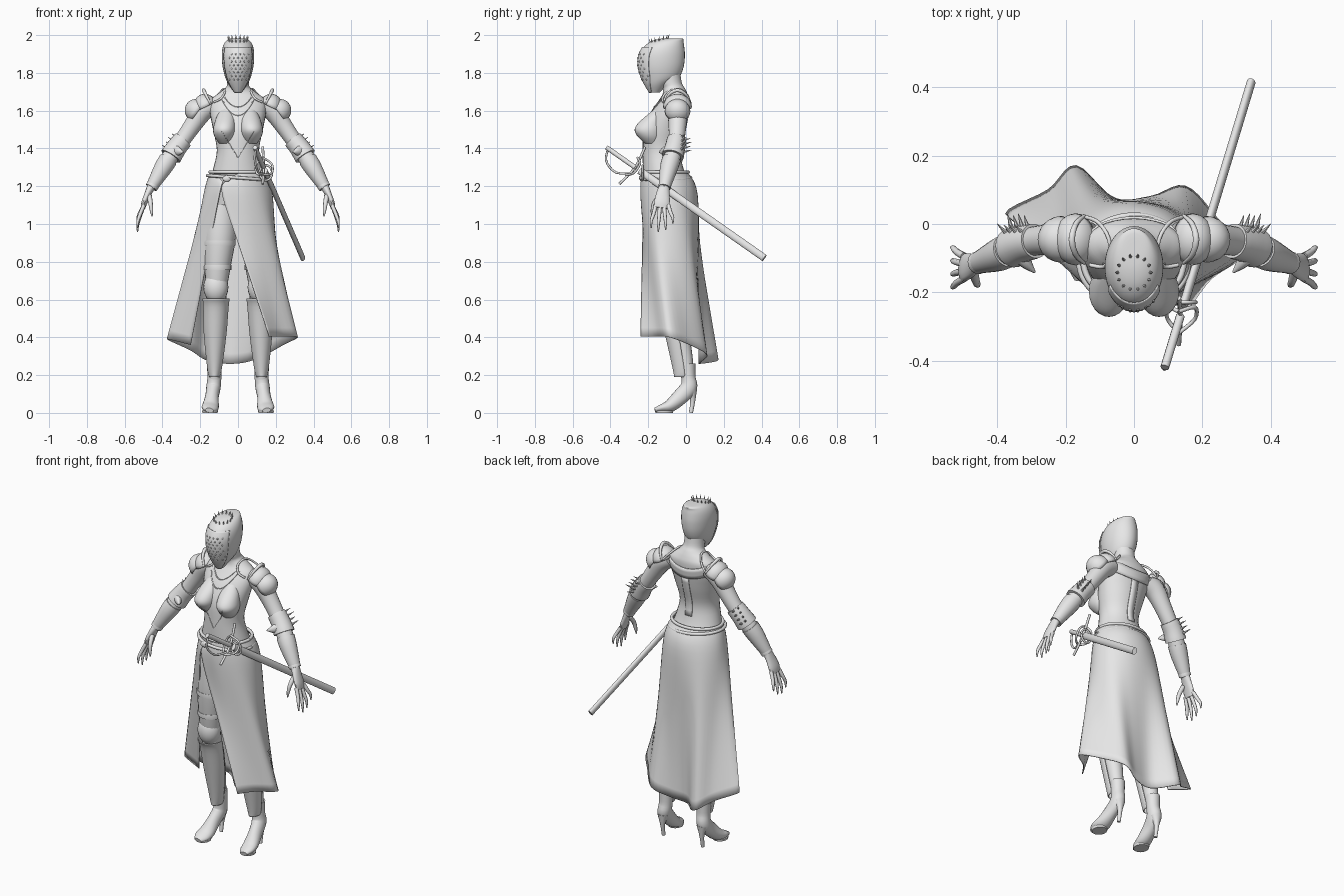
import bpy, bmesh, math
from mathutils import Vector, Matrix
from mathutils.bvhtree import BVHTree

if "Cube" in bpy.data.objects:
    bpy.data.objects.remove(bpy.data.objects["Cube"])

grey = bpy.data.materials.new("plain_grey")
grey.use_nodes = True
grey.diffuse_color = (0.8, 0.8, 0.8, 1)
grey.node_tree.nodes["Principled BSDF"].inputs["Base Color"].default_value = (0.8, 0.8, 0.8, 1)


def smooth(p, k):
    """Pass a smooth curve through the points, k steps per span."""
    p, out = [Vector(q) for q in p], []
    for i in range(len(p) - 1):
        a, b, c, d = p[max(i - 1, 0)], p[i], p[i + 1], p[min(i + 2, len(p) - 1)]
        for j in range(k):
            t = j / k
            out.append(b + (c - a) * (t / 2) + (a * 2 - b * 5 + c * 4 - d) * (t * t / 2)
                       + (b * 3 - a - c * 3 + d) * (t ** 3 / 2))
    return out + [p[-1]]


def grid(bm, rows, closed=False, caps=False):
    """Skin rows of points with quads."""
    vs = [[bm.verts.new(c) for c in row] for row in rows]
    n = len(vs[0])
    for a, b in zip(vs, vs[1:]):
        for i in range(n if closed else n - 1):
            j = (i + 1) % n
            bm.faces.new((a[i], a[j], b[j], b[i]))
    if caps:
        bm.faces.new(vs[0][::-1])
        bm.faces.new(vs[-1])


def loft(bm, pts, sides=20, k=4, arc=None, flat=False):
    """Elliptical sections (x, y, z, rx[, ry]) along a smooth path."""
    pts = smooth([tuple(p) + (p[3],) if len(p) == 4 else p for p in pts], k)
    pos, rows, u = [Vector(p[:3]) for p in pts], [], None
    a0, a1 = arc or (0, 360)
    count = sides + 1 if arc else sides
    angles = [math.radians(a0 + (a1 - a0) * j / sides) for j in range(count)]
    for i, p in enumerate(pts):
        t = (pos[min(i + 1, len(pos) - 1)] - pos[max(i - 1, 0)]).normalized()
        if flat:
            t = Vector((0, 0, 1))
        if u is None:
            u = Vector((0, 1, 0)) if abs(t.x) > 0.9 else Vector((1, 0, 0))
        u = (u - t * u.dot(t)).normalized()
        v = t.cross(u)
        rows.append([pos[i] + u * (max(p[3], 0.0005) * math.cos(a)) + v * (max(p[4], 0.0005) * math.sin(a))
                     for a in angles])
    grid(bm, rows, not arc, not arc)


def tube(bm, pts, r, sides=8, k=4):
    loft(bm, [tuple(p) + (r,) for p in pts], sides, k)


def spike(bm, base, tip, r):
    loft(bm, [tuple(base) + (r,), tuple(tip) + (0.001,)], 6, 1)


def ball(bm, centre, size, tilt=0, cut=-2):
    """Ellipsoid, trimmed below the cut height before it is tilted."""
    m = Matrix.Translation(centre) @ Matrix.Rotation(tilt, 4, 'Y') @ Matrix.Diagonal((*size, 1))
    new = bmesh.ops.create_uvsphere(bm, u_segments=20, v_segments=12, radius=1)["verts"]
    keep = [v for v in new if v.co.z >= cut]
    bmesh.ops.delete(bm, geom=[v for v in new if v.co.z < cut], context='VERTS')
    bmesh.ops.transform(bm, matrix=m, verts=keep)


def part(name, bm, solid=0):
    bmesh.ops.recalc_face_normals(bm, faces=bm.faces)
    me = bpy.data.meshes.new(name)
    bm.to_mesh(me)
    me.polygons.foreach_set("use_smooth", [True] * len(me.polygons))
    me.set_sharp_from_angle(angle=math.radians(50))
    me.materials.append(grey)
    ob = bpy.data.objects.new(name, me)
    bpy.context.collection.objects.link(ob)
    if solid:
        mod = ob.modifiers.new("thickness", 'SOLIDIFY')
        mod.thickness, mod.offset = solid, 0


def make(name, fn, *args, solid=0, **kw):
    bm = bmesh.new()
    fn(bm, *args, **kw)
    part(name, bm, solid)


def on_surface(tree, x, z, side=-1):
    hit = tree.ray_cast(Vector((x, 2 * side, z)), Vector((0, -side, 0)))[0]
    return hit if hit else Vector((x, -0.1, z))


# Torso with bust and neck
bm = bmesh.new()
loft(bm, [(0, -.09, 1.1, .15, .12), (0, -.1, 1.2, .155, .125), (0, -.12, 1.29, .132, .108),
          (0, -.13, 1.39, .112, .1), (0, -.115, 1.5, .132, .11), (0, -.088, 1.59, .148, .1),
          (0, -.064, 1.655, .145, .08), (0, -.058, 1.69, .105, .065), (0, -.065, 1.72, .066, .058),
          (0, -.08, 1.75, .057, .057), (0, -.09, 1.82, .057, .058)], 32, flat=True)
for s in (1, -1):
    loft(bm, [(s * .06, -.13, 1.625, .02, .015), (s * .064, -.158, 1.575, .046, .05),
              (s * .07, -.187, 1.53, .056, .07), (s * .073, -.197, 1.495, .059, .075),
              (s * .072, -.19, 1.46, .051, .062), (s * .068, -.175, 1.425, .03, .04)], 24, flat=True)
body = BVHTree.FromBMesh(bm)
part("torso", bm)

# Head, face mask, studs and crown spikes
head = [(0, -.165, 1.695, .02, .025), (0, -.155, 1.735, .048, .058), (0, -.135, 1.775, .067, .097),
        (0, -.13, 1.83, .081, .117), (0, -.126, 1.89, .086, .12), (0, -.117, 1.935, .081, .108),
        (0, -.1, 1.966, .066, .086), (0, -.075, 1.981, .042, .058), (0, -.07, 1.983, .003, .003)]
make("hooded_head", loft, head, 32, flat=True)
bm = bmesh.new()
loft(bm, [(0, y - .003, z, rx * 1.02, ry * 1.03) for _, y, z, rx, ry in head[:6]], 20, arc=(212, 328), flat=True)
mask = BVHTree.FromBMesh(bm)
part("face_mask", bm, .004)
bm = bmesh.new()
for row in range(8):
    for i in range(-2, 3):
        x = .022 * (i + .5 * (row % 2))
        if abs(x) < .055:
            ball(bm, on_surface(mask, x, 1.765 + .019 * row), (.005, .005, .005))
part("mask_studs", bm)
bm = bmesh.new()
ring = [Vector((math.cos(a), math.sin(a), 0)) for a in [math.tau * i / 14 for i in range(15)]]
crown = [Vector((d.x * .045, -.142 + d.y * .045, 1.964 + d.y * .012)) for d in ring]
tube(bm, crown, .005, 6, 2)
for c, d in zip(crown[1:], ring[1:]):
    spike(bm, c, c + d * .01 + Vector((0, 0, .028)), .006)
part("crown_spikes", bm)

# Necklaces, bodice trim, yoke and back panel lying on the body
steps = [i / 6 - 1 for i in range(13)]
bm = bmesh.new()
for width, low in ((.09, 1.575), (.07, 1.62)):
    tube(bm, [on_surface(body, width * t, low + (1.67 - low) * t * t) for t in steps], .003, 6, 2)
part("necklaces", bm)
make("bodice_trim", tube, [on_surface(body, .085 * t, 1.35 + .14 * abs(t)) for t in steps], .002, 6, 2)
make("back_yoke", grid, [[on_surface(body, .13 * t, z - .03 * (1 - t * t), 1) + Vector((0, .003, 0))
                          for t in steps] for z in (1.6, 1.62, 1.64, 1.66)], solid=.008)
make("back_panel", grid, [[on_surface(body, x, 1.33 + .03 * i, 1) + Vector((0, .002, 0))
                           for x in (-.022, 0, .022)] for i in range(9)], solid=.005)

# Belts around the hips
for name, z, size, lean in (("upper_belt", 1.275, 0, 0), ("sword_belt", 1.245, .013, -.012)):
    make(name, tube, [(d.x * (.148 + size), -.108 + d.y * (.12 + size), z + d.x * lean) for d in ring], .009)
make("belt_buckle", ball, (-.06, -.238, 1.24), (.022, .008, .016))

# Open wrap skirt: waist, hip, middle and hem rows
hem = [(.165, -.24, .405), (.225, -.16, .405), (.315, -.085, .4), (.24, .02, .36), (.15, .11, .31),
       (.05, .08, .27), (-.06, .075, .26), (-.17, .17, .28), (-.25, .1, .33), (-.375, .03, .39), (-.25, -.01, .36)]
waist, hips, middle = [], [], []
for i, h in enumerate(hem):
    a = math.radians(243 + 35.4 * i)
    c, s = math.cos(a), math.sin(a)
    waist.append(Vector((.146 * c, -.112 + .118 * s, 1.275 - (.05 if i in (0, 10) else 0))))
    hips.append(Vector((.182 * c, -.09 + .15 * s, 1.15)))
    middle.append(hips[-1].lerp(Vector(h), .45))
columns = [smooth(col, 6) for col in zip(waist, hips, middle, hem)]
make("wrap_skirt", grid, [smooth(row, 5) for row in zip(*columns)], solid=.005)

# Sword hung on the left hip
pommel, tip = Vector((.09, -.42, 1.405)), Vector((.343, .415, .82))
along = (tip - pommel).normalized()


def at(d, out=0, up=0):
    return pommel + along * d + Vector((out, 0, 0)) + Vector((0, .57, .82)) * up


make("scabbard", loft, [tuple(at(.22)) + (.013, .02), tuple(tip) + (.013, .02)], 14)
make("sword_grip", tube, [pommel, at(.19)], .013, 10)
bm = bmesh.new()
tube(bm, [at(.17, 0, .12), at(.19), at(.17, 0, -.12)], .007)
tube(bm, [at(.01), at(.04, -.01, -.06), at(.12, -.01, -.08), at(.2, 0, -.03)], .006)
for out in (.04, -.04):
    tube(bm, [at(.17, 0, .05), at(.2, out, .03), at(.2, out, -.03), at(.17, 0, -.06)], .006)
tube(bm, [at(.24) + Vector((d.x * .033, 0, d.y * .04)) for d in ring], .006, 8, 2)
part("sword_guard", bm)

for s, side in ((1, "left_"), (-1, "right_")):
    def m(*pts):
        return [(s * p[0],) + tuple(p[1:]) for p in pts]

    # Arm, bracer and wrist band
    make(side + "arm", loft, m((.13, -.05, 1.635, .055), (.185, -.045, 1.6, .056), (.235, -.045, 1.53, .048),
                               (.29, -.05, 1.45, .043), (.335, -.062, 1.39, .043), (.375, -.08, 1.33, .045),
                               (.425, -.105, 1.25, .036), (.46, -.115, 1.19, .026)))
    make(side + "bracer", loft, m((.37, -.078, 1.34, .048), (.4, -.092, 1.292, .045), (.455, -.113, 1.2, .03)), solid=.004)
    make(side + "wrist_band", loft, m((.45, -.111, 1.207, .031), (.458, -.114, 1.194, .031)), solid=.005)

    # Hand
    make(side + "palm", loft, m((.458, -.114, 1.2, .023, .027), (.477, -.122, 1.16, .018, .036),
                                (.495, -.127, 1.115, .016, .042), (.503, -.13, 1.085, .012, .036)), 14)
    bm = bmesh.new()
    for i, length in enumerate((.105, .125, .115, .085)):
        y, fan = -.16 + .022 * i, -.012 + .008 * i
        loft(bm, m((.498, y, 1.1, .011), (.518, y + fan, 1.1 - length * .45, .01),
                   (.53, y + 2 * fan, 1.1 - length * .8, .008), (.532, y + 2 * fan, 1.095 - length * 1.1, .003)), 8)
    loft(bm, m((.47, -.14, 1.15, .014), (.463, -.168, 1.11, .012), (.458, -.178, 1.07, .009),
               (.455, -.18, 1.04, .003)), 8)
    part(side + "fingers", bm)

    # Elbow cuff with a pointed flap and spikes
    bm = bmesh.new()
    loft(bm, m((.292, -.05, 1.445, .049), (.325, -.058, 1.405, .051), (.355, -.07, 1.36, .056)))
    part(side + "elbow_cuff", bm, .006)
    make(side + "cuff_flap", loft, m((.335, -.085, 1.39, .03, .035), (.315, -.115, 1.385, .018, .024),
                                     (.29, -.142, 1.38, .003)), 10)
    bm = bmesh.new()
    for i in range(4):
        for j in range(2):
            d = Vector((.25 + .35 * j, .85 - .25 * j, .2 + .3 * j)).normalized()
            base = Vector((.298 + .016 * i, -.054, 1.435 - .021 * i))
            spike(bm, *m(base + d * .044, base + d * (.084 + .006 * (i % 2))), .008)
    part(side + "cuff_spikes", bm)

    # Layered shoulder armour
    for name, c, size, tilt in (("upper_pauldron", (.17, -.045, 1.62), (.06, .074, .068), .45),
                                ("lower_pauldron", (.212, -.045, 1.595), (.062, .066, .07), .95)):
        make(side + name, ball, m(c)[0], size, s * tilt, -.05, solid=.005)
    make(side + "shoulder_rim", loft, m((.145, -.115, 1.635, .005), (.17, -.09, 1.685, .008), (.182, -.045, 1.708, .01),
                                        (.17, 0, 1.685, .008), (.145, .025, 1.64, .005)), 8)
    make(side + "strap", tube, m((.13, -.12, 1.645), (.09, -.125, 1.665), (.07, -.1, 1.7), (.075, -.04, 1.715),
                                 (.105, .005, 1.685), (.14, .02, 1.645)), .006)

    # Leg with thigh bands, knee cap and greave
    make(side + "leg", loft, m((.085, -.09, 1.16, .085), (.095, -.1, .95, .086), (.108, -.1, .78, .07),
                               (.115, -.09, .64, .055), (.12, -.05, .48, .055), (.123, -.01, .32, .042),
                               (.125, .01, .18, .034)))
    for name, z, x, r in (("upper_thigh_band", .9, .1, .084), ("lower_thigh_band", .77, .108, .071)):
        make(side + name, loft, m((x, -.1, z + .012, r), (x, -.1, z - .012, r)), solid=.005, flat=True)
    make(side + "knee_cap", ball, m((.117, -.105, .665))[0], (.066, .06, .085))
    make(side + "greave", loft, m((.125, -.01, .19, .026, .05), (.124, -.015, .24, .037, .054), (.121, -.045, .42, .058, .065),
                                  (.117, -.075, .56, .065, .069), (.116, -.09, .605, .07, .076)),
         solid=.005, arc=(175, 365), flat=True)

    # Heeled boot
    make(side + "boot", loft, m((.125, .01, .26, .04), (.125, .013, .19, .037), (.13, .014, .135, .038, .045),
                                (.138, -.03, .085, .036, .042), (.145, -.085, .037, .044, .034),
                                (.15, -.13, .023, .042, .022), (.152, -.165, .014, .022, .012)))
    make(side + "heel", loft, m((.13, .03, .125, .034, .03), (.13, .036, .07, .014, .014), (.13, .026, 0, .01, .011)), 12)
    make(side + "sole", loft, m((.148, -.115, .0, .04, .045), (.148, -.115, .012, .042, .047)), 20, 1, flat=True)
